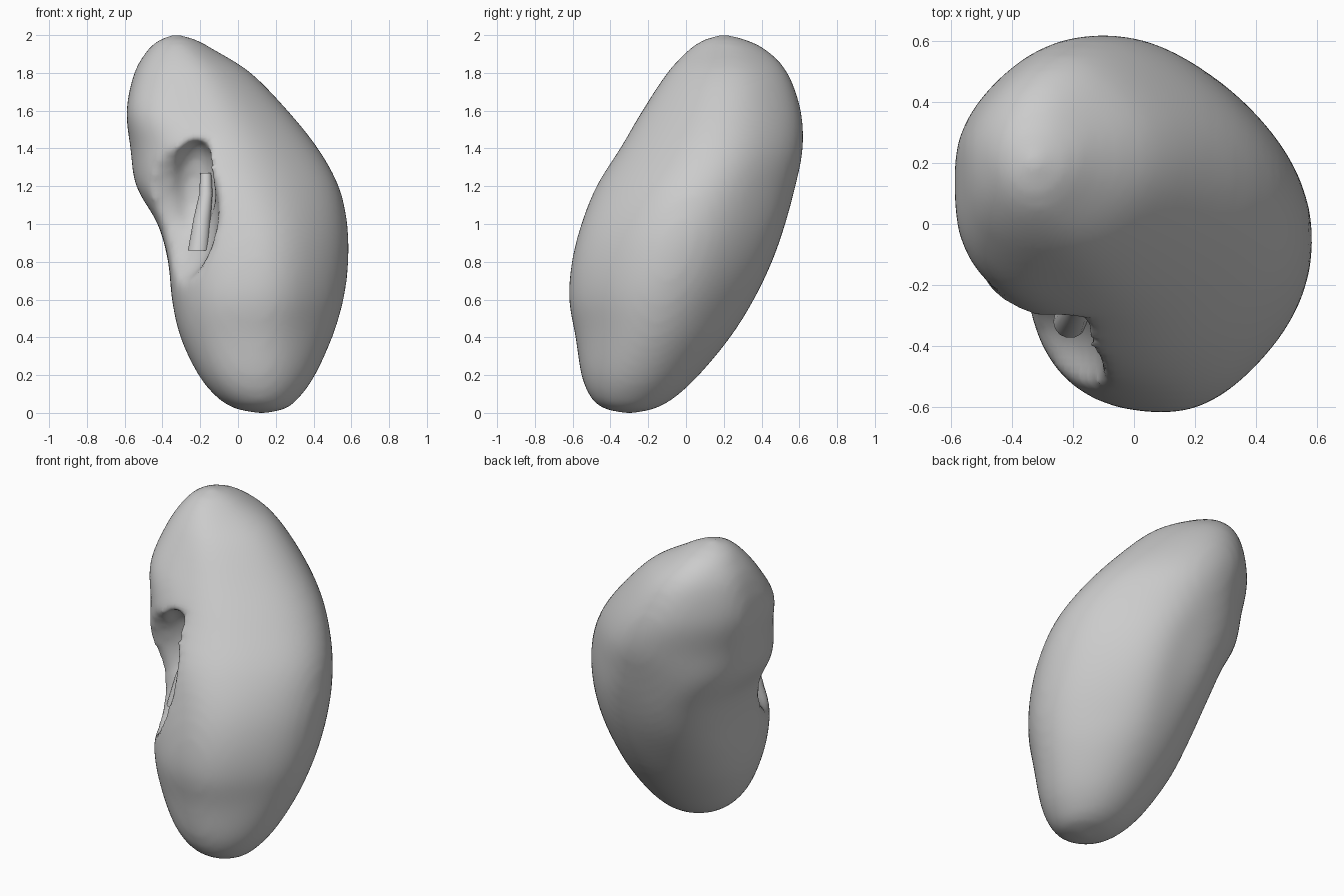
import bpy, bmesh, math
from mathutils import Vector

if "Cube" in bpy.data.objects:
    bpy.data.objects.remove(bpy.data.objects["Cube"])

SEGS, SUB = 56, 5

# Horizontal sections: z, xmin, xmax, ymin, ymax, back-left bulge, notch-side bulge
rings = [
    (-0.005, 0.13, 0.13, -0.30, -0.30, 0, 0),
    (0.02, -0.01, 0.25, -0.43, -0.17, 0, 0),
    (0.08, -0.11, 0.325, -0.505, -0.06, 0, 0.02),
    (0.2, -0.21, 0.41, -0.555, 0.07, 0, 0.04),
    (0.4, -0.305, 0.50, -0.585, 0.235, 0.02, 0.06),
    (0.6, -0.35, 0.56, -0.62, 0.36, 0.06, 0.06),
    (0.8, -0.37, 0.585, -0.605, 0.455, 0.12, 0.05),
    (1.0, -0.425, 0.58, -0.555, 0.525, 0.12, 0.02),
    (1.2, -0.54, 0.535, -0.475, 0.58, 0.04, 0.0),
    (1.4, -0.57, 0.425, -0.35, 0.62, -0.03, 0.06),
    (1.6, -0.59, 0.265, -0.23, 0.61, -0.05, 0.14),
    (1.8, -0.55, 0.07, -0.10, 0.54, -0.05, 0.08),
    (1.92, -0.48, -0.12, 0.01, 0.43, -0.02, 0.03),
    (1.98, -0.41, -0.23, 0.10, 0.31, 0, 0),
    (2.007, -0.33, -0.33, 0.20, 0.20, 0, 0),
]


def spline(rows, i, t):
    p = [Vector(rows[max(0, min(len(rows) - 1, i + k))]) for k in (-1, 0, 1, 2)]
    return 0.5 * (2 * p[1] + (p[2] - p[0]) * t
                  + (2 * p[0] - 5 * p[1] + 4 * p[2] - p[3]) * t * t
                  + (3 * p[1] - p[0] - 3 * p[2] + p[3]) * t ** 3)


def new_object(name, bm):
    bmesh.ops.recalc_face_normals(bm, faces=bm.faces)
    mesh = bpy.data.meshes.new(name)
    bm.to_mesh(mesh)
    bm.free()
    ob = bpy.data.objects.new(name, mesh)
    bpy.context.collection.objects.link(ob)
    return ob


def loft(bm, loops):
    n = len(loops[0])
    for a, b in zip(loops, loops[1:]):
        for j in range(n):
            k = (j + 1) % n
            bm.faces.new((a[j], a[k], b[k], b[j]))


def ellipsoid(name, centre, radii, tilt=(0, 0, 0)):
    bm = bmesh.new()
    bmesh.ops.create_uvsphere(bm, u_segments=32, v_segments=20, radius=1)
    ob = new_object(name, bm)
    ob.location, ob.scale, ob.rotation_euler = centre, radii, tilt
    ob.hide_render = True
    return ob


# Bean-shaped body lofted through the sections
bm = bmesh.new()
loops = []
samples = [(i, s / SUB) for i in range(len(rings) - 1) for s in range(SUB)]
for i, t in samples[1:]:
    z, x0, x1, y0, y1, back_left, notch = spline(rings, i, t)
    flat = -0.06 * min(1, max(0, z / 0.5))
    loop = []
    for j in range(SEGS):
        a = 2 * math.pi * j / SEGS
        bulge = (flat, back_left, notch, flat)[j * 4 // SEGS]
        r = 1 + bulge * math.sin(2 * a) ** 2
        loop.append(bm.verts.new(((x0 + x1) / 2 + (x1 - x0) / 2 * r * math.cos(a),
                                  (y0 + y1) / 2 + (y1 - y0) / 2 * r * math.sin(a), z)))
    loops.append(loop)
loft(bm, loops)
bm.faces.new(loops[0])
bm.faces.new(loops[-1])
body = new_object("kidney_body", bm)

# Notch on the inner side and the deeper pocket behind it
cutters = [
    ellipsoid("notch_cutter", (-0.37, -0.45, 1.07), (0.27, 0.26, 0.40)),
    ellipsoid("pocket_cutter", (-0.24, -0.29, 1.18), (0.13, 0.15, 0.27), (0, 0.1, 0)),
]
for c in cutters:
    m = body.modifiers.new(c.name, 'BOOLEAN')
    m.operation, m.object, m.solver = 'DIFFERENCE', c, 'EXACT'
m = body.modifiers.new("remesh", 'REMESH')
m.mode, m.voxel_size = 'VOXEL', 0.025
m = body.modifiers.new("soften", 'SMOOTH')
m.factor, m.iterations = 0.5, 14

# Bake the modifiers and drop the cutters
bpy.context.view_layer.update()
deps = bpy.context.evaluated_depsgraph_get()
baked = bpy.data.meshes.new_from_object(body.evaluated_get(deps))
body.modifiers.clear()
body.data = baked
for c in cutters:
    bpy.data.objects.remove(c)

# Open vessel funnel inside the pocket
bm = bmesh.new()
path = [(-0.17, -0.19, 1.27, 0.03), (-0.17, -0.23, 1.16, 0.035),
        (-0.19, -0.28, 1.03, 0.045), (-0.21, -0.32, 0.86, 0.055)]
tube = []
for x, y, z, r in path:
    tube.append([bm.verts.new((x + r * math.cos(2 * math.pi * j / 14),
                               y + r * math.sin(2 * math.pi * j / 14), z))
                 for j in range(14)])
loft(bm, tube)
vessel = new_object("hilum_vessel", bm)

for ob in (body, vessel):
    for p in ob.data.polygons:
        p.use_smooth = True
